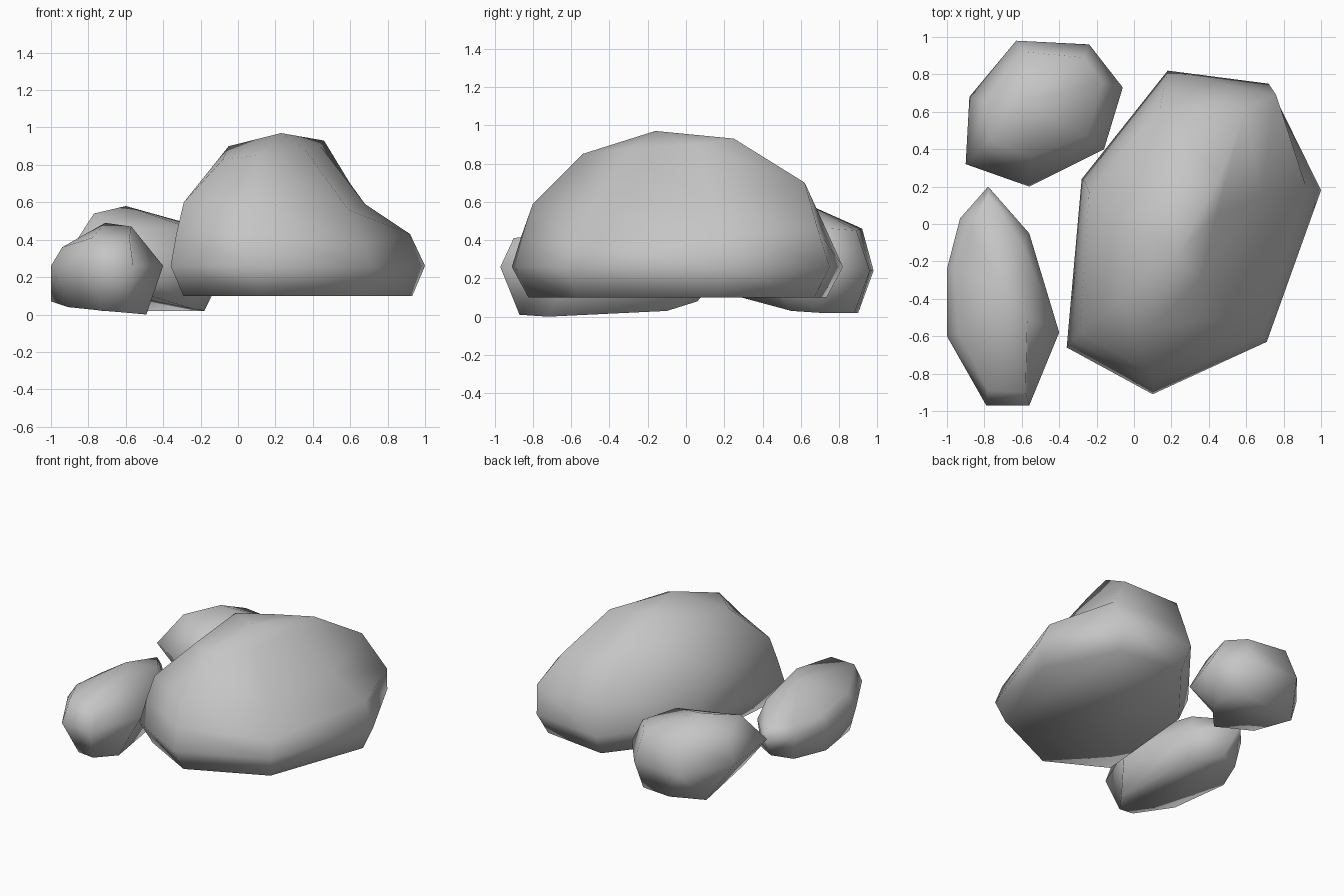
import bpy
import bmesh

default_cube = bpy.data.objects.get("Cube")
if default_cube:
    bpy.data.objects.remove(default_cube, do_unlink=True)

# One plain stone colour for all boulders
stone = bpy.data.materials.new("grey_stone")
stone.use_nodes = True
stone_colour = (0.56, 0.56, 0.56, 1)
stone.diffuse_color = stone_colour
stone.node_tree.nodes["Principled BSDF"].inputs["Base Color"].default_value = stone_colour


def level(outline, height):
    """Turn a flat outline into a ring of points at one height."""
    return [(x, y, height) for x, y in outline]


def shrink(outline, centre, factor):
    """Scale a flat outline towards a centre."""
    cx, cy = centre
    return [(cx + (x - cx) * factor, cy + (y - cy) * factor) for x, y in outline]


def build_boulder(name, rings, peak):
    """Loft stacked rings into a closed stone that ends in a peak."""
    bm = bmesh.new()
    loops = [[bm.verts.new(point) for point in ring] for ring in rings]
    tip = bm.verts.new(peak)
    count = len(loops[0])
    bm.faces.new(loops[0])
    for i in range(count):
        j = (i + 1) % count
        for lower, upper in zip(loops, loops[1:]):
            bm.faces.new((lower[i], lower[j], upper[j], upper[i]))
        bm.faces.new((loops[-1][i], loops[-1][j], tip))
    bmesh.ops.recalc_face_normals(bm, faces=bm.faces)
    for face in bm.faces:
        face.smooth = True
    mesh = bpy.data.meshes.new(name)
    bm.to_mesh(mesh)
    bm.free()
    mesh.materials.append(stone)
    boulder = bpy.data.objects.new(name, mesh)
    bpy.context.collection.objects.link(boulder)
    return boulder


# Large boulder: flat base, wide waist, hip, sloping shoulder, long crown
large_waist = [(.18, .82), (.72, .75), (1, .18), (.71, -.63),
               (.1, -.91), (-.36, -.66), (-.28, .24)]
large_hip = [(.16, .73, .46), (.76, .69, .45), (.92, .2, .43), (.68, -.59, .38),
             (.1, -.86, .42), (-.33, -.62, .43), (-.26, .22, .44)]
large_shoulder = [(.14, .62, .7), (.6, .62, .7), (.68, .14, .59), (.59, -.5, .56),
                  (.1, -.8, .59), (-.29, -.58, .6), (-.24, .17, .62)]
large_crown = [(.2, .14, .92), (.46, .25, .93), (.44, .05, .9), (.36, -.3, .88),
               (.1, -.54, .85), (-.08, -.4, .83), (-.05, .04, .9)]
large_base = shrink(large_waist, (.32, -.04), .9)
build_boulder("large_boulder",
              [level(large_base, .1), level(large_waist, .26),
               large_hip, large_shoulder, large_crown],
              (.23, -.16, .97))

# Long boulder: narrow stone lying beside the large one
long_waist = [(-.78, .2), (-.93, .03), (-1, -.24), (-1, -.6),
              (-.79, -.97), (-.56, -.97), (-.4, -.58), (-.56, -.05)]
long_base = [(-.75, .06, .08), (-.9, 0, .07), (-1, -.24, .07), (-.91, -.65, .04),
             (-.72, -.87, .02), (-.6, -.87, .01), (-.49, -.72, 0), (-.56, -.1, .03)]
long_crown = [(-.78, .15, .33), (-.88, -.02, .32), (-.96, -.25, .32), (-.94, -.58, .36),
              (-.78, -.89, .41), (-.58, -.9, .41), (-.57, -.5, .47), (-.6, -.1, .4)]
build_boulder("long_boulder", [long_base, level(long_waist, .26), long_crown],
              (-.71, -.32, .49))

# Round boulder: compact stone at the back corner
round_waist = [(-.63, .98, .24), (-.24, .96, .24), (-.06, .73, .26), (-.16, .4, .25),
               (-.56, .2, .26), (-.9, .32, .34), (-.88, .68, .28)]
round_base = [(-.49, .9, .02), (-.26, .88, .02), (-.18, .7, .02), (-.24, .55, .03),
              (-.47, .29, .1), (-.75, .38, .13), (-.73, .8, .02)]
round_crown = [(-.58, .92, .46), (-.27, .89, .45), (-.17, .76, .46), (-.25, .47, .46),
               (-.55, .36, .46), (-.77, .45, .54), (-.8, .66, .46)]
build_boulder("round_boulder", [round_base, round_waist, round_crown],
              (-.6, .65, .58))
